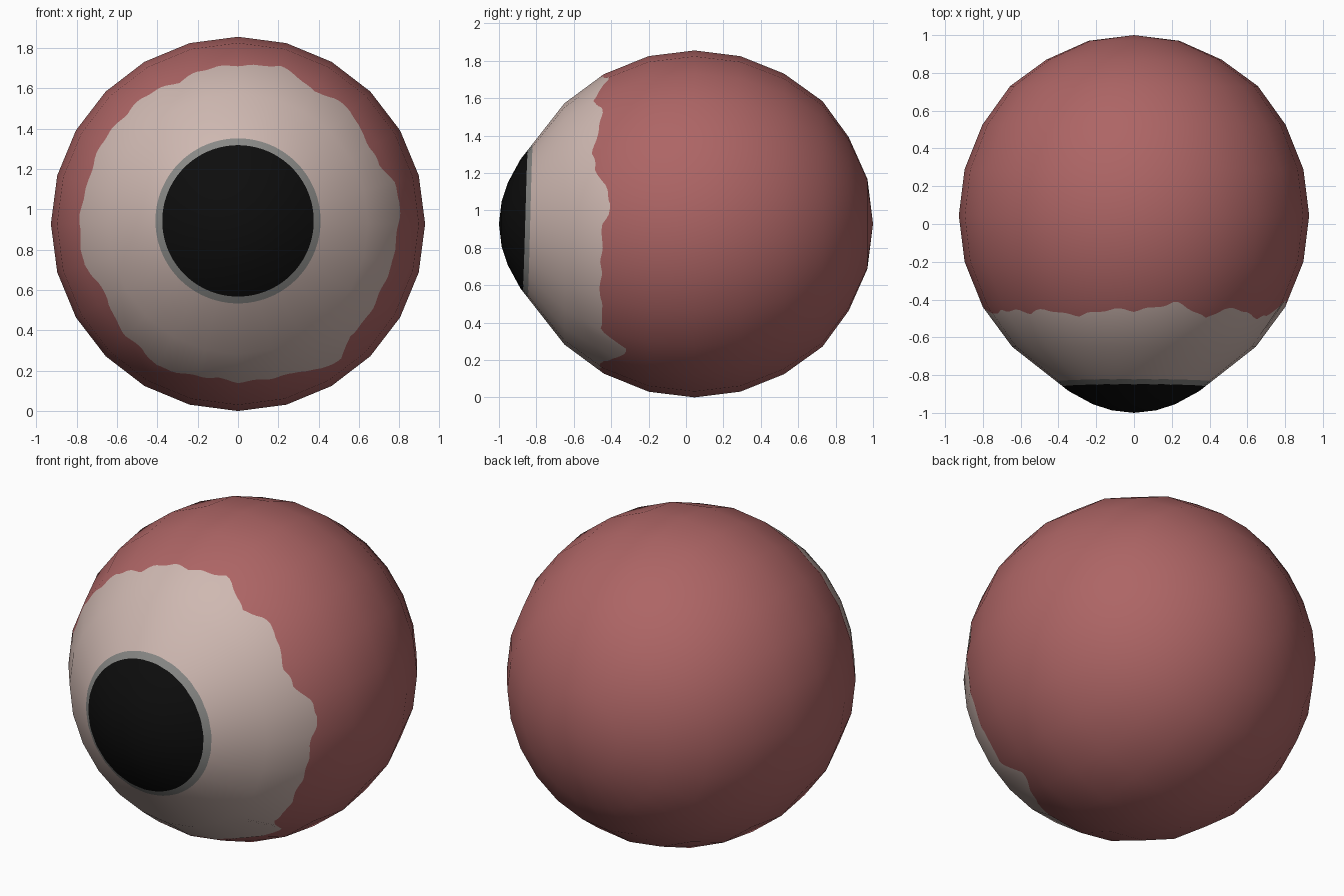
import bpy
import math
from mathutils import Vector

if "Cube" in bpy.data.objects:
    bpy.data.objects.remove(bpy.data.objects["Cube"])

SIDES, STEPS = 24, 8            # 24 flat sides, each split finely for the painted edges
COLS = SIDES * STEPS
CENTRE_Z = 0.9275

# Lathe profile (radius, y) from the front pole to the back pole
profile = [(0, -1), (0.12, -0.986), (0.22, -0.953), (0.345, -0.885),
           (0.645, -0.65), (0.80, -0.44), (0.897, -0.20), (0.9275, 0.045),
           (0.897, 0.29), (0.803, 0.525), (0.656, 0.73), (0.464, 0.87),
           (0.24, 0.97), (0, 1)]
LAST = len(profile) - 1

# Ragged edge between white and red: front-view radius every 7.5 degrees
ragged = [.795, .81, .80, .76, .755, .765, .79, .785, .755, .785, .81, .79,
          .785, .785, .78, .76, .775, .785, .775, .78, .785, .775, .77, .78,
          .785, .785, .79, .75, .745, .77, .785, .78, .81, .795, .78, .77,
          .785, .78, .785, .79, .83, .84, .785, .79, .785, .78, .79, .785]


def material(name, rgb):
    m = bpy.data.materials.new(name)
    m.diffuse_color = (*rgb, 1)
    m.use_nodes = True
    m.node_tree.nodes["Principled BSDF"].inputs["Base Color"].default_value = m.diffuse_color
    return m


def at(s):
    """Profile point at fractional index s."""
    i = min(int(s), LAST - 1)
    return Vector(profile[i]).lerp(Vector(profile[i + 1]), s - i)


def index_of(r):
    """Fractional profile index on the front half for radius r."""
    for i in range(7):
        a, b = profile[i][0], profile[i + 1][0]
        if r <= b:
            return i + (r - a) / (b - a)
    return 7.0


# Smooth profile normals (radial, y)
def seg_normal(i):
    d = (Vector(profile[i + 1]) - Vector(profile[i])).normalized()
    return Vector((d.y, -d.x))


knots = [Vector((0, -1))]
knots += [(seg_normal(i - 1) + seg_normal(i)).normalized() for i in range(1, LAST)]
knots += [Vector((0, 1))]


def normal_at(s):
    i = min(int(s), LAST - 1)
    return knots[i].lerp(knots[i + 1], s - i).normalized()


def column(c):
    """Row positions along the profile for one column, plus its flat-side factor."""
    a = 2 * math.pi * c / COLS
    half = math.pi / SIDES
    u = (c % STEPS) / STEPS
    # point on the straight side between two corners
    f = math.cos(half) / math.cos(math.atan((2 * u - 1) * math.tan(half)))
    flat_a = 2 * math.pi * (c // STEPS) / SIDES + half + math.atan((2 * u - 1) * math.tan(half))
    f = math.cos(half) / math.cos(flat_a - 2 * math.pi * (c // STEPS) / SIDES - half)
    lift = 0.015 * math.sin(a)
    k = c * len(ragged) / COLS
    i = int(k)
    edge = ragged[i] + (ragged[(i + 1) % len(ragged)] - ragged[i]) * (k - i)
    edge += 0.004 * math.sin(31 * a)
    e = index_of(edge / f)
    rows = [1, 2, 3, index_of((0.375 + lift) / f), index_of((0.409 + lift) / f), 4,
            e, max(5, e + 0.02)] + list(range(6, LAST))
    return rows, flat_a, f


# Eyeball surface
cols = [column(c) for c in range(COLS)]
n_rows = len(cols[0][0])
verts, normals = [], []
for r in range(n_rows):
    for rows, a, f in cols:
        p, n = at(rows[r]), normal_at(rows[r])
        ca, sa = math.cos(a), math.sin(a)
        verts.append((p.x * f * ca, p.y, CENTRE_Z + p.x * f * sa))
        normals.append((n.x * ca, n.y, n.x * sa))
front, back = len(verts), len(verts) + 1
verts += [(0, -1, CENTRE_Z), (0, 1, CENTRE_Z)]
normals += [(0, -1, 0), (0, 1, 0)]

# Bands: pupil, iris rim, white, red
faces, mats = [], []
for c in range(COLS):
    d = (c + 1) % COLS
    faces.append((front, c, d))
    mats.append(0)
    for r in range(n_rows - 1):
        o, q = r * COLS, (r + 1) * COLS
        faces.append((o + c, q + c, q + d, o + d))
        mats.append(0 if r < 3 else 1 if r == 3 else 2 if r < 6 else 3)
    o = (n_rows - 1) * COLS
    faces.append((o + c, back, o + d))
    mats.append(3)

mesh = bpy.data.meshes.new("eyeball")
mesh.from_pydata(verts, [], faces)
for m in (material("pupil black", (0.004, 0.004, 0.004)),
          material("rim grey", (0.25, 0.25, 0.24)),
          material("eye white", (0.62, 0.48, 0.44)),
          material("flesh red", (0.42, 0.13, 0.13))):
    mesh.materials.append(m)
for poly, m in zip(mesh.polygons, mats):
    poly.material_index = m
    poly.use_smooth = True
mesh.update()
mesh.normals_split_custom_set_from_vertices(normals)
eyeball = bpy.data.objects.new("eyeball", mesh)
bpy.context.collection.objects.link(eyeball)
